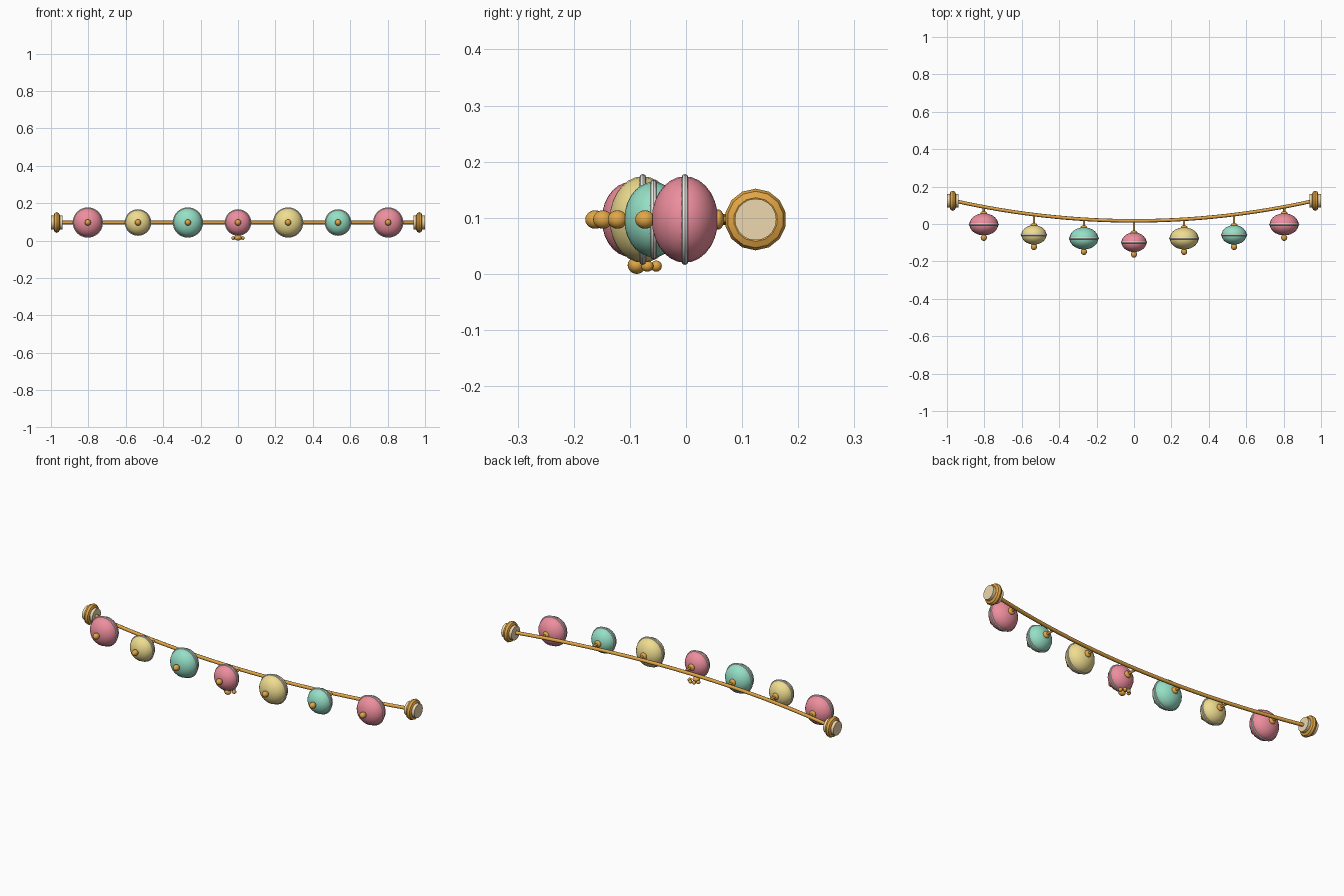
import bpy, math
from mathutils import Vector

if "Cube" in bpy.data.objects:
    bpy.data.objects.remove(bpy.data.objects["Cube"])

Z = 0.097


def material(name, rgb):
    m = bpy.data.materials.new(name)
    m.diffuse_color = (*rgb, 1)
    m.use_nodes = True
    m.node_tree.nodes["Principled BSDF"].inputs["Base Color"].default_value = m.diffuse_color
    return m


PINK = material("pink", (0.85, 0.27, 0.34))
YELLOW = material("yellow", (0.86, 0.72, 0.28))
GREEN = material("green", (0.30, 0.74, 0.56))
ORANGE = material("orange", (0.76, 0.38, 0.06))
TAN = material("tan", (0.85, 0.68, 0.42))
WHITE = material("white", (0.84, 0.81, 0.76))


def finish(name, mat):
    o = bpy.context.object
    o.name = name
    o.data.materials.append(mat)
    bpy.ops.object.shade_smooth_by_angle(angle=math.radians(40))
    return o


def ball(name, loc, radii, mat, seg=16, rings=10):
    bpy.ops.mesh.primitive_uv_sphere_add(segments=seg, ring_count=rings, radius=1,
                                         location=loc, rotation=(math.pi / 2, 0, 0))
    o = bpy.context.object
    # local z points along y
    o.scale = (radii[0], radii[2], radii[1])
    return finish(name, mat)


def rod(name, loc, rot, r, depth, mat, verts):
    bpy.ops.mesh.primitive_cylinder_add(vertices=verts, radius=r, depth=depth,
                                        location=loc, rotation=rot)
    return finish(name, mat)


def ring(name, loc, rot, major, minor, mat, seg, mseg):
    bpy.ops.mesh.primitive_torus_add(location=loc, rotation=rot, major_radius=major,
                                     minor_radius=minor, major_segments=seg,
                                     minor_segments=mseg)
    return finish(name, mat)


def cord_y(x):
    return 0.017 + 0.109 * (x / 0.97) ** 2


# sagging cord
cu = bpy.data.curves.new("cord", 'CURVE')
cu.dimensions = '3D'
cu.bevel_depth = 0.0095
cu.bevel_resolution = 2
cu.use_fill_caps = True
sp = cu.splines.new('POLY')
N = 32
sp.points.add(N)
for i, p in enumerate(sp.points):
    x = -0.97 + 1.94 * i / N
    p.co = (x, cord_y(x), Z, 1)
cord = bpy.data.objects.new("cord", cu)
bpy.context.collection.objects.link(cord)
cu.materials.append(ORANGE)

# end knobs
SIDE = (0, math.pi / 2, 0)
for s, side in ((-1, "left"), (1, "right")):
    c = (s * 0.969, 0.124, Z)
    rod(side + "_end_plug", c, SIDE, 0.037, 0.062, TAN, 20)
    ring(side + "_end_ring", c, SIDE, 0.039, 0.016, ORANGE, 14, 8)

# lanterns: x, y, large, colour
FRONT = (math.pi / 2, 0, 0)
lanterns = [(-0.803, -0.002, True, PINK), (-0.535, -0.058, False, YELLOW),
            (-0.268, -0.077, True, GREEN), (0, -0.098, False, PINK),
            (0.268, -0.077, True, YELLOW), (0.535, -0.058, False, GREEN),
            (0.803, -0.002, True, PINK)]
for i, (x, y, big, mat) in enumerate(lanterns, 1):
    r, h = (0.077, 0.059) if big else (0.067, 0.052)
    ball(f"lantern_{i}", (x, y, Z), (r, h, r), mat, 24, 14)
    ring(f"lantern_band_{i}", (x, y, Z), FRONT, r - 0.002, 0.006, WHITE, 32, 8)
    ball(f"lantern_tip_{i}", (x, y - h - 0.012, Z), (0.0165, 0.0175, 0.0165), ORANGE)
    ball(f"lantern_cap_{i}", (x, y + h, Z), (0.018, 0.011, 0.018), ORANGE)
    y0, y1 = y + h - 0.01, cord_y(x)
    rod(f"hanger_{i}", (x, (y0 + y1) / 2, Z), FRONT, 0.006, y1 - y0, ORANGE, 10)

# paw charm under the middle lantern
ball("paw_pad", (0, -0.088, 0.0155), (0.019, 0.016, 0.0155), ORANGE)
for s in (-1, 1):
    ball("paw_outer_toe", (s * 0.026, -0.069, 0.014), (0.010, 0.011, 0.010), ORANGE, 12, 8)
    ball("paw_inner_toe", (s * 0.011, -0.053, 0.014), (0.010, 0.010, 0.010), ORANGE, 12, 8)
